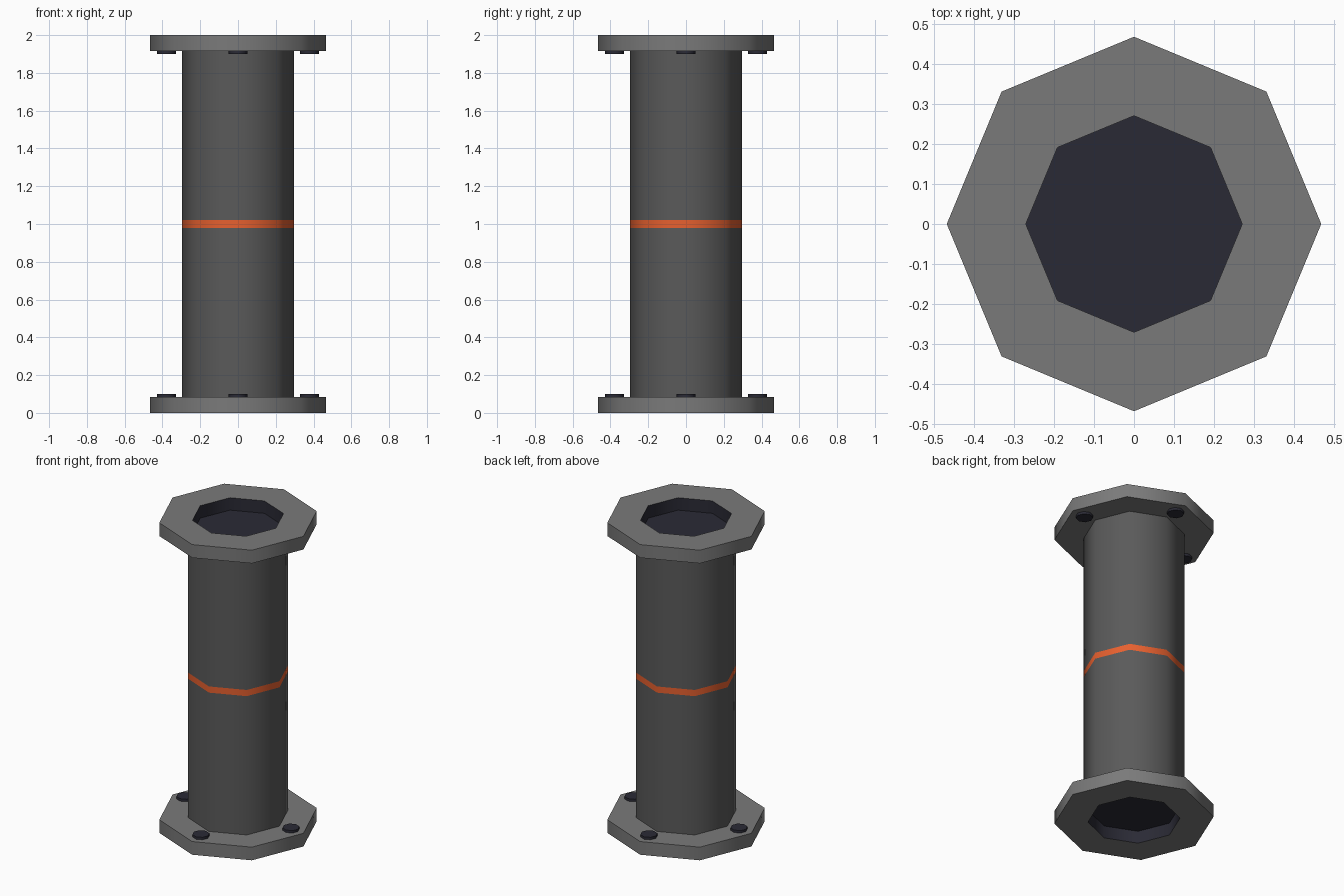
import bpy, bmesh, math

if "Cube" in bpy.data.objects:
    bpy.data.objects.remove(bpy.data.objects["Cube"])

def material(name, hex_code):
    rgb = [int(hex_code[i:i + 2], 16) / 255 for i in (0, 2, 4)]
    lin = [c / 12.92 if c <= 0.04045 else ((c + 0.055) / 1.055) ** 2.4 for c in rgb]
    m = bpy.data.materials.new(name)
    m.diffuse_color = (*lin, 1)
    m.use_nodes = True
    m.node_tree.nodes["Principled BSDF"].inputs["Base Color"].default_value = m.diffuse_color
    return m

PIPE = material("dark grey metal", "5a5a5a")
FLANGE = material("mid grey metal", "7a7a7a")
DARK = material("blue black", "2a2a35")
ORANGE = material("orange stripe", "ff6b35")

def lathe(name, profile, mats, picks, centre=(0, 0), smooth=True, sides=8):
    """Stack octagon rings along the profile of (radius, z), cap both ends.
    picks = material slot of start cap, each band, end cap."""
    bm = bmesh.new()
    rings = [[bm.verts.new((centre[0] + r * math.cos(math.tau * i / sides),
                            centre[1] + r * math.sin(math.tau * i / sides), z))
              for i in range(sides)] for r, z in profile]
    bm.faces.new(rings[0][::-1]).material_index = picks[0]
    for k, (a, b) in enumerate(zip(rings, rings[1:])):
        for i in range(sides):
            j = (i + 1) % sides
            bm.faces.new((a[i], a[j], b[j], b[i])).material_index = picks[k + 1]
    bm.faces.new(rings[-1]).material_index = picks[-1]
    bmesh.ops.recalc_face_normals(bm, faces=bm.faces)
    me = bpy.data.meshes.new(name)
    bm.to_mesh(me)
    bm.free()
    for m in mats:
        me.materials.append(m)
    ob = bpy.data.objects.new(name, me)
    bpy.context.collection.objects.link(ob)
    if smooth:
        bpy.ops.object.select_all(action='DESELECT')
        ob.select_set(True)
        bpy.context.view_layer.objects.active = ob
        bpy.ops.object.shade_smooth_by_angle(angle=math.radians(50))
    return ob

# Pipe body with a flush painted stripe at mid height
R = 0.296
lathe("pipe_body", [(R, 0.084), (R, 0.98), (R, 1.02), (R, 1.916)],
      [PIPE, ORANGE], [0, 0, 1, 0, 0])

# Flanges with dark recessed openings, and bolts on their inner faces
for end in ("bottom", "top"):
    def z(h):
        return h if end == "bottom" else 2 - h
    lathe(end + "_flange",
          [(0.27, z(0.08)), (0.27, z(0)), (0.467, z(0)), (0.467, z(0.085))],
          [FLANGE, DARK], [1, 1, 0, 0, 0])
    for i in range(4):
        a = math.tau * i / 4
        lathe(f"{end}_bolt_{i + 1}", [(0.05, z(0.08)), (0.05, z(0.101))],
              [DARK], [0, 0, 0], (0.378 * math.cos(a), 0.378 * math.sin(a)))
